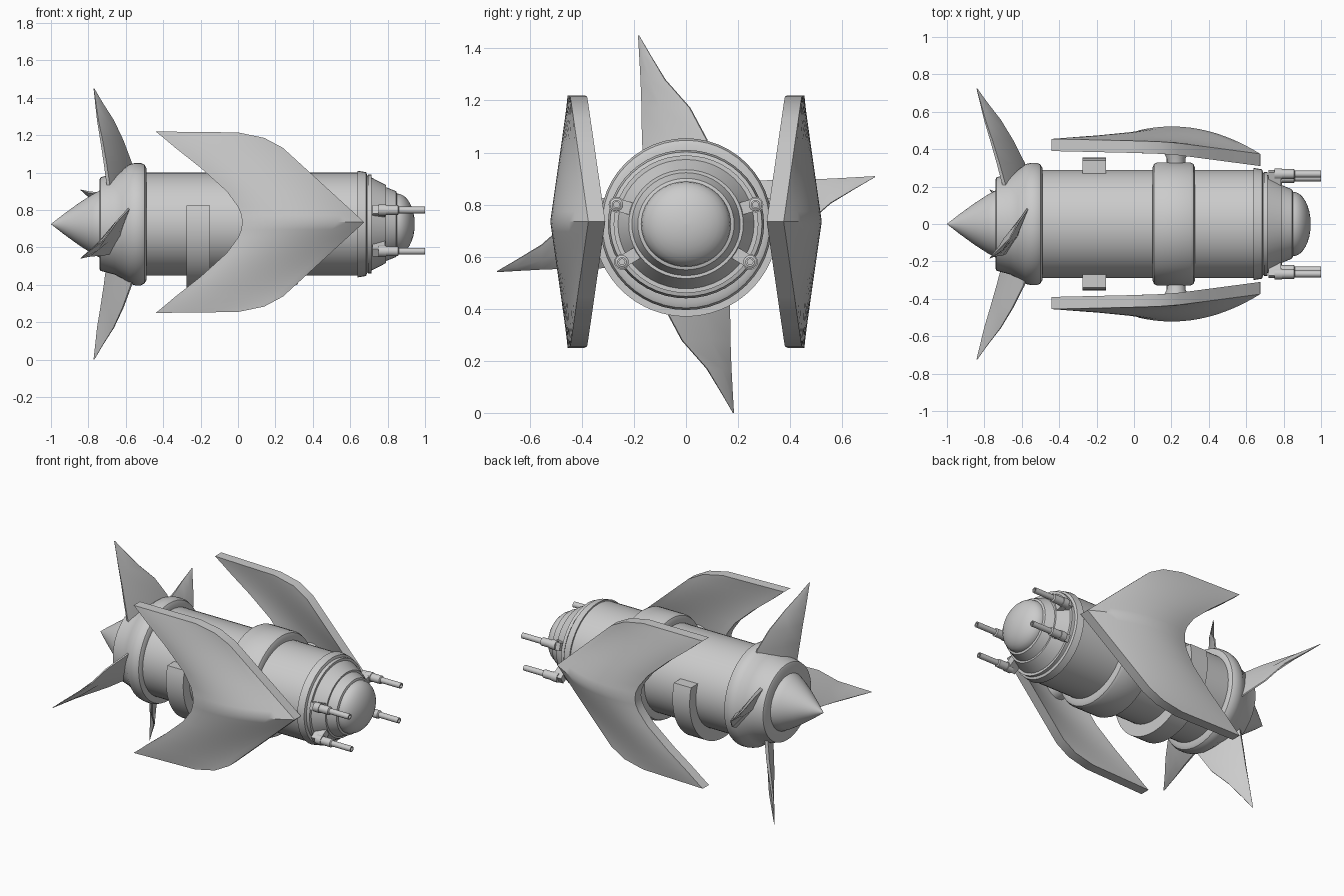
import bpy, bmesh
from math import sin, cos, pi, radians, asin, degrees, hypot
from mathutils import Vector

if "Cube" in bpy.data.objects:
    bpy.data.objects.remove(bpy.data.objects["Cube"])

Z = 0.725  # height of the long axis


def finish(bm, name, angle=30):
    bmesh.ops.recalc_face_normals(bm, faces=bm.faces)
    me = bpy.data.meshes.new(name)
    bm.to_mesh(me)
    bm.free()
    ob = bpy.data.objects.new(name, me)
    bpy.context.collection.objects.link(ob)
    bpy.ops.object.select_all(action='DESELECT')
    ob.select_set(True)
    bpy.context.view_layer.objects.active = ob
    bpy.ops.object.shade_smooth_by_angle(angle=radians(angle))
    return ob


def loft(bm, rings, close=True):
    """Skin rings of points, capping both ends."""
    vs = [[bm.verts.new(p) for p in r] for r in rings]
    n = len(vs[0])
    for a, b in zip(vs, vs[1:]):
        for i in range(n):
            j = (i + 1) % n
            bm.faces.new((a[i], a[j], b[j], b[i]))
    if close:
        bm.faces.new(vs[0])
        bm.faces.new(vs[-1])


def lathe(name, profile, cy=0, cz=Z, seg=48, squash=1.0, angle=30):
    """Turn an (x, radius) profile about a line parallel to x."""
    bm = bmesh.new()
    loft(bm, [[(x, cy + max(r, .0005) * cos(2 * pi * i / seg),
                cz + squash * max(r, .0005) * sin(2 * pi * i / seg))
               for i in range(seg)] for x, r in profile])
    return finish(bm, name, angle)


# Hull with stepped front and dome
lathe("hull", [(-.62, .29), (.64, .29), (.64, .30), (.685, .292), (.69, .275),
               (.79, .22), (.79, .208), (.845, .185), (.85, .172)], squash=.95)
lathe("front_dome", [(.83, .172)] + [(.85 + .095 * sin(a * pi / 16), .172 * cos(a * pi / 16))
                                    for a in range(9)], squash=.95)
lathe("front_trim", [(.695, .25), (.695, .278), (.715, .278), (.715, .25)], squash=.95)

# Rear collar, tail cone and middle band
lathe("rear_collar", [(-.74, .16), (-.74, .24), (-.735, .25), (-.66, .27), (-.62, .29), (-.58, .32),
                      (-.55, .327), (-.52, .327), (-.50, .318), (-.49, .30), (-.49, .26)])
lathe("tail_cone", [(-1, 0), (-.93, .055), (-.85, .113), (-.78, .158), (-.735, .182), (-.72, .182)])
lathe("middle_band", [(.10, .27), (.10, .305), (.108, .322), (.125, .33), (.30, .33),
                      (.317, .322), (.325, .305), (.325, .27)])

# Belly strap: a partial ring below the hull, cut level at the top
bm = bmesh.new()
ao, ai = asin(.1 / .355), asin(.1 / .27)
rings = []
for i in range(41):
    t = i / 40
    o = -pi - ao + t * (pi + 2 * ao)
    n = -pi - ai + t * (pi + 2 * ai)
    po, pi_ = (.355 * cos(o), Z + .355 * sin(o)), (.27 * cos(n), Z + .27 * sin(n))
    rings.append([(-.275, *po), (-.15, *po), (-.15, *pi_), (-.275, *pi_)])
loft(bm, rings)
finish(bm, "belly_strap")

# Side wings: rows of (t, rear x, front x), t runs from ridge to tip
ROWS = [(0, .022, .675), (.08, .018, .633), (.17, 0, .585), (.34, -.06, .495), (.6, -.20, .357),
        (.82, -.335, .24), (.93, -.398, .14), (1, -.44, 0)]


def wing(name, side):
    bm = bmesh.new()
    grid, cols = [], 14
    for t, xr, xf, sg in [(*r, -1) for r in ROWS[:0:-1]] + [(*r, 1) for r in ROWS]:
        row = []
        zr, zf = .485 * t, .485 * t - (.005 if t == 1 else 0)
        for c in range(cols + 1):
            s = c / cols
            y = (.50 - .045 * t) * (1 - s) + (.375 + .07 * t) * s + .28 * s * (1 - s) * (1 - t)
            row.append(bm.verts.new((xr + (xf - xr) * s, side * y,
                                     .735 + sg * (zr + (zf - zr) * s))))
        grid.append(row)
    for a, b in zip(grid, grid[1:]):
        for c in range(cols):
            bm.faces.new((a[c], a[c + 1], b[c + 1], b[c]))
    # give the skin its thickness towards the hull
    ext = bmesh.ops.extrude_face_region(bm, geom=bm.faces[:], use_keep_orig=True)
    bmesh.ops.translate(bm, vec=(0, -side * .065, 0),
                        verts=[v for v in ext['geom'] if isinstance(v, bmesh.types.BMVert)])
    finish(bm, name, 40)


# Pylons joining wings and band
def pylon(name, side):
    bm = bmesh.new()
    loft(bm, [[(.225 + r * cos(a * pi / 12), side * y, .73 + r * sin(a * pi / 12))
               for a in range(24)] for y, r in [(.28, .05), (.35, .05), (.39, .07), (.46, .08)]])
    finish(bm, name)


for side, label in ((-1, "right"), (1, "left")):
    wing(label + "_wing", side)
    pylon(label + "_pylon", side)

# Tail fins: radius, trailing (x, y), leading (x, y), scale of thickness
FIN = [(.18, -.69, -.155, -.56, .10, 1), (.325, -.71, -.165, -.57, .08, .9),
       (.447, -.73, -.167, -.615, .015, .75), (.555, -.75, -.171, -.665, -.08, .55),
       (.65, -.762, -.178, -.725, -.137, .3), (.725, -.772, -.184, -.768, -.18, .06)]


def fin(name, quarter):
    bm = bmesh.new()
    rings = []
    for h, tx, ty, lx, ly, k in FIN:
        dx = -.07 * (h - .2) / .525 if quarter % 2 else 0
        t, l = Vector((tx + dx, ty)), Vector((lx + dx, ly))
        d = (l - t).normalized()
        n = Vector((-d.y, d.x)) * k
        m = t.lerp(l, .45)
        sec = [t + n * .01, m + n * .027, l + n * .005, l - n * .005, m - n * .027, t - n * .01]
        ring = []
        for p in sec:
            y, z = p.y, h
            for _ in range(quarter):
                y, z = -z, y
            ring.append((p.x, y, Z + z))
        rings.append(ring)
    loft(bm, rings)
    finish(bm, name, 35)


for q, label in enumerate(("top", "right", "bottom", "left")):
    fin(label + "_tail_fin", q)

# Four front guns on small radial brackets
for side, label in ((-1, "right"), (1, "left")):
    for y, z, lvl in ((.267, .80, "upper"), (.246, .58, "lower")):
        y *= side
        lathe(f"{label}_{lvl}_gun", [(.75, .024), (.75, .03), (.79, .03), (.79, .026), (.855, .026),
                                     (.86, .018), (1, .018), (1, .011), (.95, .011)], y, z, 16)
        bm = bmesh.new()
        d = Vector((y, z - Z)).normalized()
        n = Vector((-d.y, d.x)) * .024
        p = Vector((y, z))
        a, b = p - d * .07, p + d * .015
        sec = [a + n, b + n, b - n, a - n]
        loft(bm, [[(x, *v) for v in sec] for x in (.72, .785)])
        finish(bm, f"{label}_{lvl}_gun_bracket")
